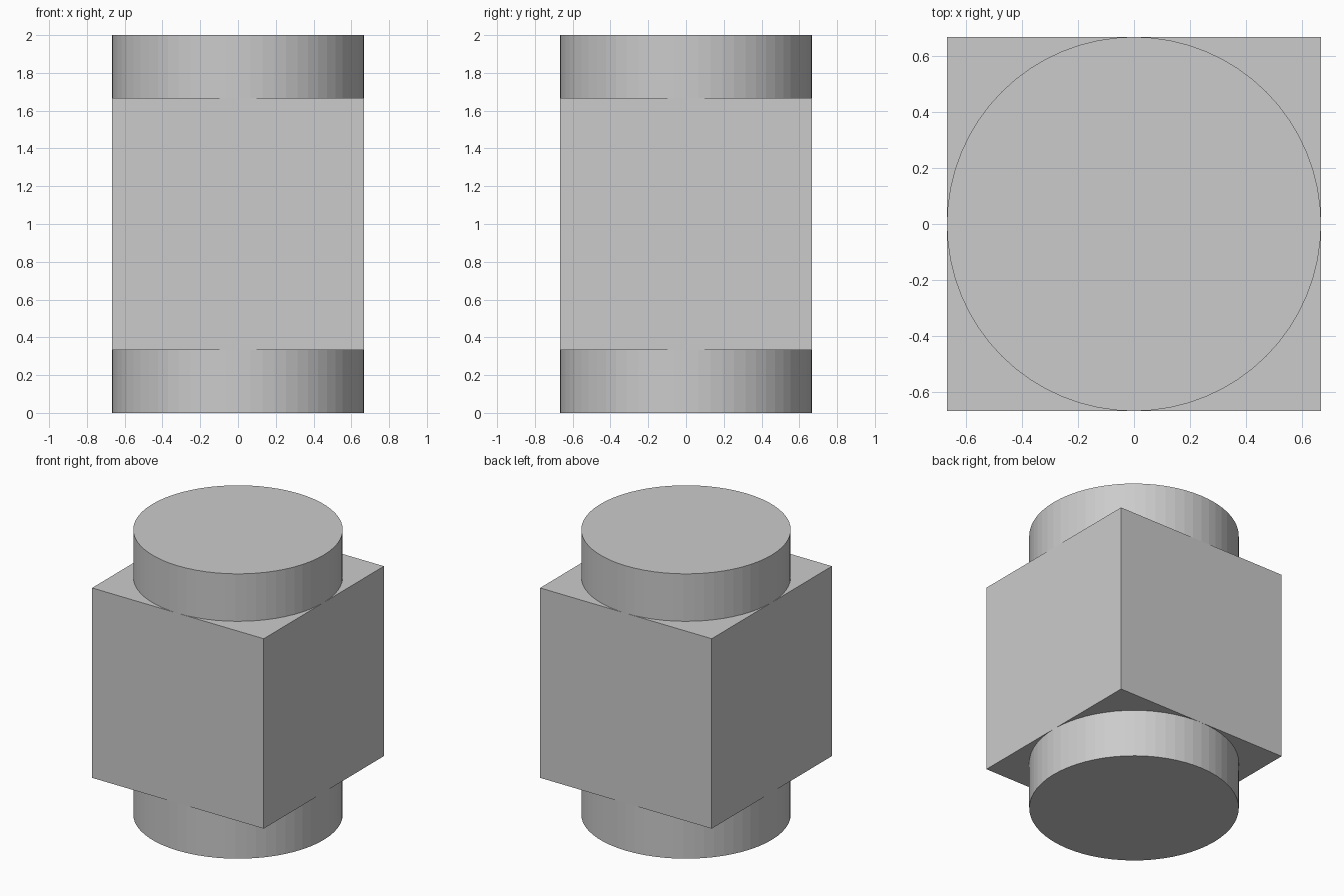
import bpy

if "Cube" in bpy.data.objects:
    bpy.data.objects.remove(bpy.data.objects["Cube"], do_unlink=True)

HALF = 2 / 3      # half width of the block and radius of the cylinder
HEIGHT = 2.0

# Single plain colour
grey = bpy.data.materials.new("light_grey")
grey.use_nodes = True
colour = (0.6, 0.6, 0.6, 1)
grey.diffuse_color = colour
grey.node_tree.nodes["Principled BSDF"].inputs["Base Color"].default_value = colour


def finish(name):
    obj = bpy.context.object
    obj.name = obj.data.name = name
    obj.data.materials.append(grey)


# Central block
bpy.ops.mesh.primitive_cube_add(size=2 * HALF, location=(0, 0, HEIGHT / 2))
finish("centre_block")

# Upright cylinder through the block, ending in a disc above and below
bpy.ops.mesh.primitive_cylinder_add(vertices=64, radius=HALF, depth=HEIGHT,
                                    location=(0, 0, HEIGHT / 2))
finish("through_cylinder")
